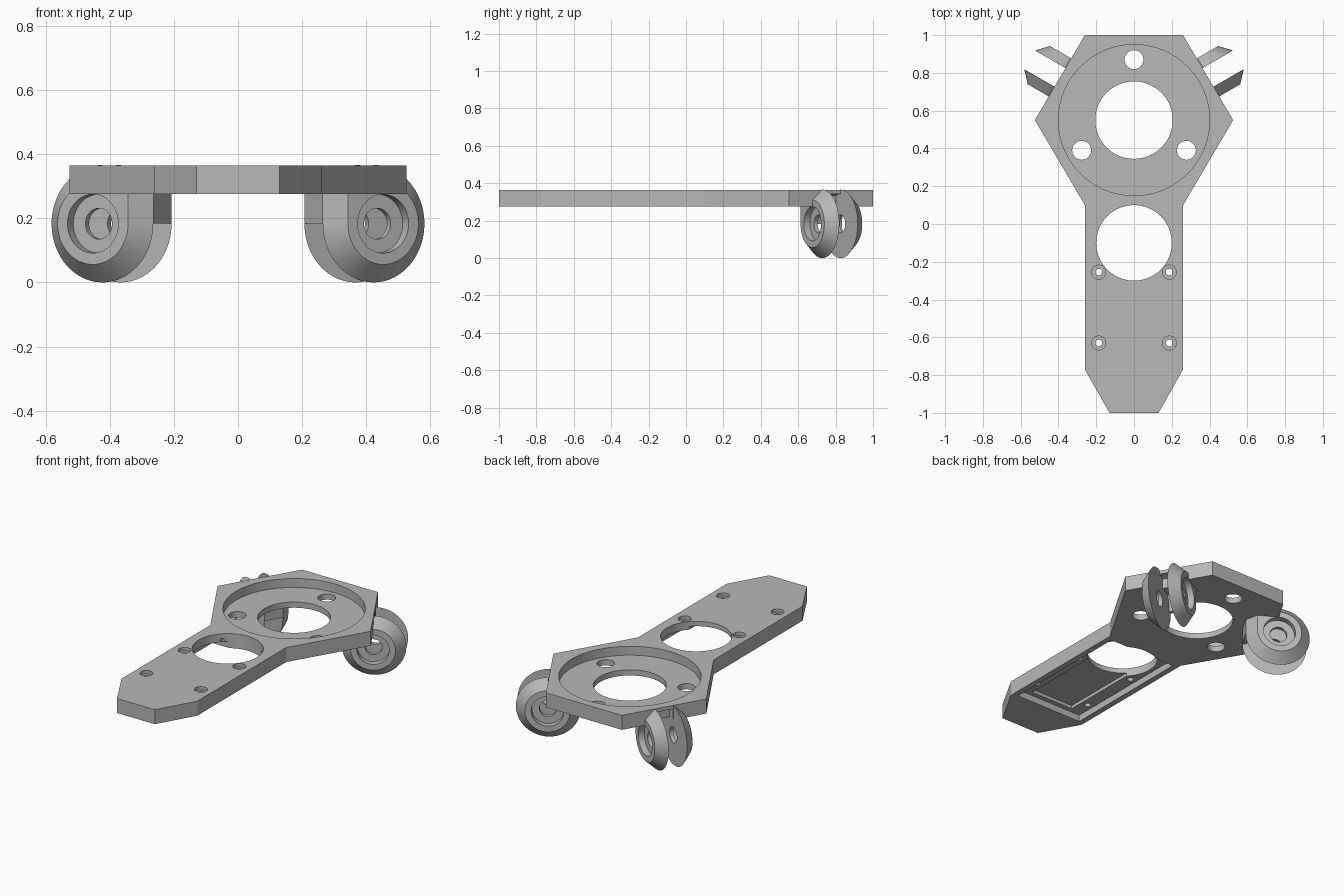
import bpy, bmesh, math
from mathutils import Vector

if "Cube" in bpy.data.objects:
    bpy.data.objects.remove(bpy.data.objects["Cube"], do_unlink=True)

grey = bpy.data.materials.new("plain grey")
grey.use_nodes = True
grey.diffuse_color = (0.48, 0.48, 0.48, 1)
grey.node_tree.nodes["Principled BSDF"].inputs["Base Color"].default_value = (0.48, 0.48, 0.48, 1)

BOTTOM, TOP = 0.275, 0.365
HEX_Y = 0.55            # centre of the hexagonal head
R, FACE_R = 0.183, 0.127  # wheel housing rim and outer face
INNER, OUTER = 0.057, 0.117  # sideways offsets of a housing half
CLEAR = 0.16            # clearance radius between the halves
EDGE = 0.455            # distance from head centre to a hexagon edge


def loft(name, rings):
    """Solid through matching rings of points, closed at both ends."""
    bm = bmesh.new()
    loops = [[bm.verts.new(p) for p in ring] for ring in rings]
    for a, b in zip(loops, loops[1:]):
        for i in range(len(a)):
            j = (i + 1) % len(a)
            bm.faces.new((a[i], a[j], b[j], b[i]))
    bm.faces.new(loops[0])
    bm.faces.new(loops[-1])
    bmesh.ops.recalc_face_normals(bm, faces=bm.faces)
    mesh = bpy.data.meshes.new(name)
    bm.to_mesh(mesh)
    bm.free()
    mesh.materials.append(grey)
    obj = bpy.data.objects.new(name, mesh)
    bpy.context.collection.objects.link(obj)
    return obj


def arc(r, start=0, end=360, steps=64):
    angles = [math.radians(start + (end - start) * i / steps) for i in range(steps + 1)]
    if end - start == 360:
        angles.pop()
    return [(r * math.cos(a), r * math.sin(a)) for a in angles]


def prism(name, outline, z0, z1):
    return loft(name, [[(x, y, z) for x, y in outline] for z in (z0, z1)])


def disc(x, y, r, z0, z1):
    return prism("cutter", [(x + u, y + v) for u, v in arc(r)], z0, z1)


def block(x, y0, y1, z0, z1):
    return prism("cutter", [(-x, y0), (x, y0), (x, y1), (-x, y1)], z0, z1)


def select(obj):
    bpy.ops.object.select_all(action="DESELECT")
    obj.select_set(True)
    bpy.context.view_layer.objects.active = obj


def cut(obj, cutters):
    for cutter in cutters:
        select(obj)
        mod = obj.modifiers.new("cut", "BOOLEAN")
        mod.operation = "DIFFERENCE"
        mod.solver = "EXACT"
        mod.object = cutter
        bpy.ops.object.modifier_apply(modifier=mod.name)
        bpy.data.objects.remove(cutter, do_unlink=True)


def smooth(obj):
    select(obj)
    bpy.ops.object.shade_smooth_by_angle(angle=math.radians(25))


def wheel_ring(side, outline, t):
    """Place an outline (outward, up) in a wheel's plane, shifted t along its axle."""
    c, s = math.cos(math.radians(30)), 0.5
    return [Vector((side * (c * (EDGE + n) - s * t), HEX_Y + s * (EDGE + n) + c * t, R + h))
            for n, h in outline]


def wheel_prism(name, side, outline, t0, t1):
    return loft(name, [wheel_ring(side, outline, t) for t in (t0, t1)])


# Base plate: hexagonal head with a long arm and tapered tip
half = [(0.26, 1), (0.525, HEX_Y), (0.26, 0.1), (0.26, -0.77), (0.13, -1)]
plate = prism("base_plate", half + [(-x, y) for x, y in reversed(half)], BOTTOM, TOP)

# Underside pocket, then round recess and holes
cuts = [block(0.225, -0.75, 0.07, 0.2, 0.315),
        block(0.145, -0.72, 0.05, 0.2, 0.335),
        disc(0, HEX_Y, 0.4, 0.31, 0.5),
        disc(0, HEX_Y, 0.205, 0.2, 0.5),
        disc(0, -0.1, 0.2, 0.2, 0.5)]
for angle in (90, 210, 330):
    a = math.radians(angle)
    cuts.append(disc(0.32 * math.cos(a), HEX_Y + 0.32 * math.sin(a), 0.05, 0.2, 0.5))
for x in (-0.187, 0.187):
    for y in (-0.63, -0.255):
        cuts += [disc(x, y, 0.037, 0.345, 0.5), disc(x, y, 0.018, 0.2, 0.5)]

# Wheel clearance in the slanted rear edges of the plate
clearance = arc(CLEAR, 0, 108, 24) + [(-0.0494, 0)]
for side in (1, -1):
    cuts.append(wheel_prism("cutter", side, clearance, -INNER, INNER))
cut(plate, cuts)
smooth(plate)


def housing_outline(r):
    # Round outside, straight upright inside, stopping within the plate
    return arc(r, -180, 90, 60) + [(0, 0.1), (-r, 0.1)]


# Wheel housings: two bevelled halves joined by a web
for side, label in ((1, "left"), (-1, "right")):
    for k, end in ((1, "rear"), (-1, "front")):
        part = loft(f"{label}_{end}_housing",
                    [wheel_ring(side, housing_outline(R), k * INNER),
                     wheel_ring(side, housing_outline(FACE_R), k * OUTER)])
        cut(part, [wheel_prism("cutter", side, arc(0.0915), k * 0.08, k * 0.15),
                   wheel_prism("cutter", side, arc(0.048), k * 0.02, k * 0.15)])
        smooth(part)
    web_outline = arc(CLEAR, 141.3, 180, 12) + [(-R, 0), (-R, 0.1)]
    smooth(wheel_prism(f"{label}_web", side, web_outline, -INNER, INNER))
